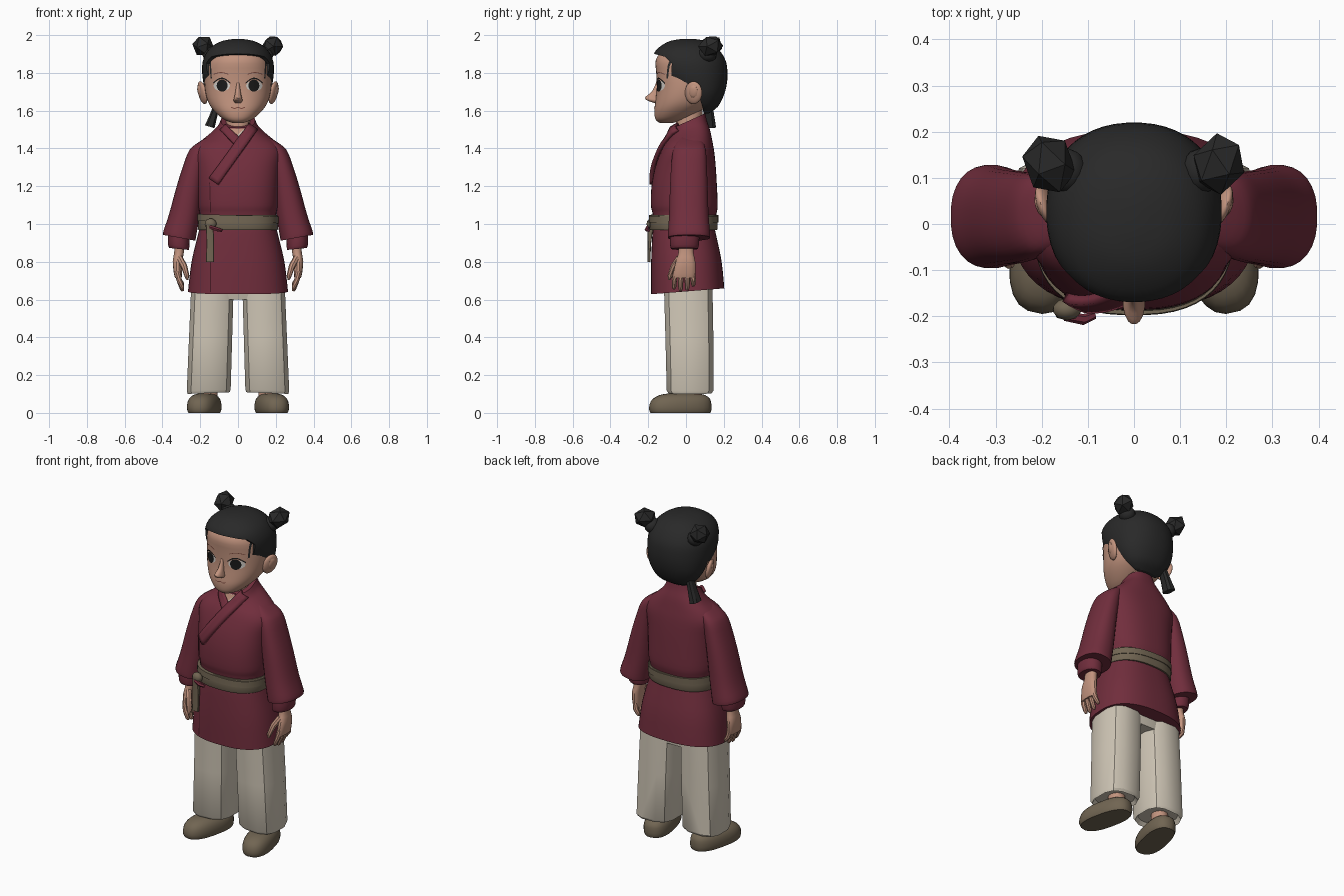
import bpy, bmesh, math
from mathutils import Vector, Matrix
from mathutils.bvhtree import BVHTree

if "Cube" in bpy.data.objects:
    bpy.data.objects.remove(bpy.data.objects["Cube"])


def material(name, *rgb):
    m = bpy.data.materials.new(name)
    m.diffuse_color = (*rgb, 1)
    m.use_nodes = True
    m.node_tree.nodes["Principled BSDF"].inputs["Base Color"].default_value = m.diffuse_color
    return m


RED = material("maroon cloth", .165, .027, .046)
SEAM = material("dark seam", .06, .010, .017)
CREAM = material("cream cloth", .63, .57, .47)
BELT = material("olive belt", .165, .13, .085)
SHOE = material("brown shoe", .165, .13, .085)
SKIN = material("skin", .54, .295, .21)
HAIR = material("black hair", .022, .022, .022)
BLACK = material("eye black", .01, .01, .01)
WHITE = material("eye white", .65, .62, .58)
LIP = material("lip brown", .2, .07, .05)


def finish(name, bm, mat):
    bmesh.ops.remove_doubles(bm, verts=bm.verts, dist=1e-5)
    bmesh.ops.recalc_face_normals(bm, faces=bm.faces)
    me = bpy.data.meshes.new(name)
    bm.to_mesh(me)
    bm.free()
    me.materials.append(mat)
    ob = bpy.data.objects.new(name, me)
    bpy.context.collection.objects.link(ob)
    return ob


def catmull(rows, k):
    """Smooth a list of rows with k steps between neighbours."""
    out = []
    for i in range(len(rows) - 1):
        a, b, c, d = (rows[max(0, min(len(rows) - 1, i + j))] for j in (-1, 0, 1, 2))
        for t in (j / k for j in range(k)):
            out.append([.5 * (2*q + (r - p)*t + (2*p - 5*q + 4*r - s)*t*t
                              + (3*q - p - 3*r + s)*t**3) for p, q, r, s in zip(a, b, c, d)])
    return out + [list(rows[-1])]


def loft(name, rows, mat, n=32, power=2.2, k=3, side=1):
    """Rows: z, front y, back y, half width, centre x, tilt along y, tilt along x."""
    rows = [tuple(r) + (0,) * (7 - len(r)) for r in rows]
    bm = bmesh.new()
    rings = []
    for z, yf, yb, rx, xc, ty, tx in catmull(rows, k):
        ring = []
        for i in range(n):
            a = 2 * math.pi * (i + .5) / n
            c, s = (math.copysign(abs(v) ** (2 / power), v) for v in (math.cos(a), math.sin(a)))
            x, y = rx * c, (yf + yb) / 2 + (yb - yf) / 2 * s
            ring.append(bm.verts.new((side * (xc + x), y, z + ty * y + tx * x)))
        rings.append(ring)
    for a, b in zip(rings, rings[1:]):
        for i in range(n):
            j = (i + 1) % n
            bm.faces.new((a[i], a[j], b[j], b[i]))
    bm.faces.new(rings[0])
    bm.faces.new(rings[-1])
    return finish(name, bm, mat)


def tube(name, pts, radii, mat, n=8):
    """Round limb through points, closed at both ends."""
    pts = [Vector(p) for p in pts]
    bm = bmesh.new()
    rings = []
    for i, (p, r) in enumerate(zip(pts, radii)):
        d = pts[min(i + 1, len(pts) - 1)] - pts[max(i - 1, 0)]
        q = d.to_track_quat('Z', 'Y')
        rings.append([bm.verts.new(p + q @ Vector((r * math.cos(2*math.pi*j/n), r * math.sin(2*math.pi*j/n), 0)))
                      for j in range(n)])
    for a, b in zip(rings, rings[1:]):
        for i in range(n):
            bm.faces.new((a[i], a[(i+1) % n], b[(i+1) % n], b[i]))
    bm.faces.new(rings[0])
    bm.faces.new(rings[-1])
    return finish(name, bm, mat)


def ball(name, loc, size, rot, mat, sub=3):
    bm = bmesh.new()
    bmesh.ops.create_icosphere(bm, subdivisions=sub, radius=1)
    rx, ry, rz = (Matrix.Rotation(a, 4, ax) for a, ax in zip(rot, 'XYZ'))
    bm.transform(Matrix.Translation(loc) @ rz @ ry @ rx @ Matrix.Diagonal((*size, 1)))
    return finish(name, bm, mat)


def tree_of(ob):
    return BVHTree.FromPolygons([v.co for v in ob.data.vertices], [tuple(p.vertices) for p in ob.data.polygons])


def plate(name, tree, fn, mat, off, nu=8, nv=4, thick=0):
    """Sheet laid on the front of a surface; fn maps u, v to x, z."""
    bm = bmesh.new()
    grid = []
    for i in range(nu + 1):
        col = []
        for j in range(nv + 1):
            x, z = fn(i / nu, j / nv)
            hit = tree.ray_cast(Vector((x, -1, z)), Vector((0, 1, 0)))[0]
            hit = hit or tree.find_nearest(Vector((x, -.1, z)))[0]
            col.append(bm.verts.new((x, hit.y - off, z)))
        grid.append(col)
    for i in range(nu):
        for j in range(nv):
            bm.faces.new((grid[i][j], grid[i+1][j], grid[i+1][j+1], grid[i][j+1]))
    ob = finish(name, bm, mat)
    if thick:
        mod = ob.modifiers.new("thickness", 'SOLIDIFY')
        mod.thickness, mod.offset = thick, 0
    return ob


def disc(cx, cz, rx, rz):
    return lambda u, v: (cx + rx * v * math.cos(2*math.pi*u), cz + rz * v * math.sin(2*math.pi*u))


def band(x0, z0, x1, z1, w):
    d = Vector((x1 - x0, z1 - z0)).normalized()
    return lambda u, v: (x0 + (x1-x0)*u - d.y*w*(v-.5), z0 + (z1-z0)*u + d.x*w*(v-.5))


# Head, neck and nose
head = loft("head", [(1.535, -.14, -.07, .03), (1.555, -.162, .0, .078), (1.6, -.168, .08, .128),
                     (1.65, -.162, .14, .160), (1.72, -.155, .18, .176), (1.8, -.158, .19, .176),
                     (1.87, -.160, .17, .162), (1.92, -.12, .13, .12), (1.94, -.06, .08, .06)], SKIN, 48)
loft("neck", [(1.4, -.06, .09, .075), (1.5, -.055, .085, .066), (1.64, -.05, .09, .066)], SKIN, 20)
loft("nose", [(1.75, -.158, -.13, .008), (1.70, -.182, -.13, .014), (1.672, -.216, -.13, .02),
              (1.655, -.208, -.13, .024), (1.64, -.165, -.13, .016)], SKIN, 16)

# Eyes, brows and mouth
face = tree_of(head)
for s, side in ((1, "left"), (-1, "right")):
    plate(side + "_eye_white", face, disc(s*.086, 1.732, .043, .028), WHITE, .003, 24)
    plate(side + "_iris", face, disc(s*.084, 1.733, .029, .032), BLACK, .006, 24)
    plate(side + "_lash", face, lambda u, v: (s*(.04 + .092*u), 1.742 + .026*math.sin(math.pi*u) + .007*v),
          BLACK, .006, 10, 1)
    plate(side + "_brow", face, lambda u, v: (s*(.05 + .08*u), 1.790 + .010*math.sin(math.pi*u) + .004*v),
          LIP, .003, 8, 1)
    plate(side + "_temple_strand", face, band(s*.148, 1.87, s*.142, 1.77, .007), HAIR, .004, 6, 1)
    # Ears and hair buns
    ball(side + "_ear", (s*.188, .04, 1.695), (.018, .048, .062), (-.15, s*.2, -s*.35), SKIN)
    ball(side + "_ear_hollow", (s*.202, .038, 1.7), (.009, .026, .036), (-.15, s*.2, -s*.35), SKIN, 2)
    ball(side + "_hair_bun", (s*.184, .13, 1.942), (.058, .07, .058), (.3, s*.5, -s*.2), HAIR, 1)
    ball(side + "_bun_base", (s*.145, .115, 1.90), (.045, .05, .045), (0, s*.6, 0), HAIR, 2)
plate("mouth", face, lambda u, v: (-.036 + .072*u, 1.612 + .006*math.cos(4*math.pi*u)*.5 + .005*v), LIP, .003, 12, 1)

# Hair cap, cut along the hairline by a side profile
hair = loft("hair_cap", [(1.585, .06, .12, .07), (1.62, .0, .168, .125), (1.68, -.06, .20, .165),
                         (1.74, -.11, .216, .182), (1.8, -.155, .220, .190), (1.86, -.172, .212, .187),
                         (1.91, -.166, .185, .166), (1.945, -.13, .15, .132), (1.97, -.08, .10, .08),
                         (1.98, -.02, .04, .02)], HAIR, 48)
line = [(-.4, 1.90), (-.165, 1.90), (-.11, 1.885), (-.075, 1.85), (-.08, 1.735), (-.02, 1.71),
        (.0, 1.74), (.05, 1.74), (.075, 1.66), (.09, 1.61), (.10, 1.5), (-.4, 1.5)]
bm = bmesh.new()
f = bm.faces.new([bm.verts.new((-.4, y, z)) for y, z in line])
ext = bmesh.ops.extrude_face_region(bm, geom=[f])["geom"]
bmesh.ops.translate(bm, verts=[v for v in ext if isinstance(v, bmesh.types.BMVert)], vec=(.8, 0, 0))
cutter = finish("hairline_cutter", bm, HAIR)
cutter.hide_render = True
cut = hair.modifiers.new("hairline", 'BOOLEAN')
cut.operation, cut.solver, cut.object = 'DIFFERENCE', 'EXACT', cutter
bpy.context.view_layer.objects.active = hair
bpy.ops.object.modifier_apply(modifier="hairline")
bpy.data.objects.remove(cutter)
loft("hair_tail", [(1.515, .085, .16, .027, -.150, 0, -.3), (1.58, .09, .15, .022, -.128),
                   (1.65, .09, .14, .018, -.105)], HAIR, 8, 3)

# Jacket body with flared skirt
jacket = loft("jacket", [(.643, -.185, .203, .265, 0, .08), (.8, -.185, .188, .246, 0, .04),
                         (.95, -.178, .158, .211), (1.0, -.172, .150, .200), (1.06, -.178, .163, .204),
                         (1.1, -.186, .168, .212), (1.2, -.183, .164, .216), (1.3, -.164, .158, .222),
                         (1.38, -.135, .150, .232), (1.43, -.112, .140, .205, 0, .05),
                         (1.47, -.092, .128, .150, 0, .2), (1.505, -.078, .112, .108, 0, .35),
                         (1.54, -.068, .102, .090, 0, .45)], RED, 48, 2.5)
cloth = tree_of(jacket)
plate("undershirt", cloth, lambda u, v: (-.012 + (u-.5)*.1*v, 1.445 + .06*v), CREAM, .004, 6, 4)
plate("neck_opening", cloth, lambda u, v: (-.008 + (u-.5)*.085*v, 1.465 + .04*v), SKIN, .007, 6, 4)
plate("under_lapel", cloth, band(-.078, 1.51, -.002, 1.435, .042), RED, .010, 8, 3, .016)
plate("front_lapel", cloth, band(.078, 1.512, -.128, 1.225, .056), RED, .013, 16, 3, .022)
plate("skirt_flap_seam", cloth, band(-.145, .95, -.145, .64, .005), SEAM, .003, 8, 1)
plate("chest_flap_seam", cloth, band(-.15, 1.22, -.145, 1.06, .005), SEAM, .003, 8, 1)

# Belt with knot and hanging end
loft("belt", [(.967, -.19, .164, .209), (.975, -.194, .168, .213), (1.04, -.191, .168, .211),
              (1.048, -.187, .164, .207)], BELT, 48, 2.5, 1)
loft("belt_upper_wrap", [(1.01, -.198, .172, .216, 0, 0, -.03), (1.046, -.196, .172, .215, 0, 0, -.03)],
     BELT, 48, 2.5, 1)
loft("belt_end", [(.80, -.205, -.188, .021, -.148), (.9, -.203, -.184, .021, -.147), (1.0, -.205, -.17, .019, -.150)],
     BELT, 12, 5)
ball("belt_knot", (-.145, -.185, 1.0), (.032, .024, .03), (0, .3, 0), BELT, 2)
tube("belt_tie", [(-.15, -.2, .985), (-.11, -.207, .972), (-.085, -.198, .965)], [.01, .012, .008], RED, 6)

loft("trouser_seat", [(.6, -.09, .12, .19), (.72, -.12, .13, .2)], CREAM, 16, 3, 1)
for s, side in ((1, "left"), (-1, "right")):
    # Wide sleeve, cuff and hand
    loft(side + "_sleeve", [(.927, -.095, .127, .086, .311, 0, .18), (.95, -.096, .128, .087, .308, 0, .16),
                            (1.05, -.09, .12, .082, .284), (1.2, -.085, .115, .070, .255),
                            (1.32, -.078, .11, .059, .228), (1.39, -.068, .105, .056, .208, 0, -.2),
                            (1.43, -.05, .09, .055, .185, 0, -.35), (1.46, -.02, .06, .03, .155, 0, -.4)],
         RED, 28, 2.3, 3, s)
    loft(side + "_cuff", [(.868, -.078, .062, .052, .312, 0, .1), (.885, -.084, .068, .057, .314, 0, .1),
                          (.94, -.084, .072, .058, .314, 0, .1)], RED, 24, 2.2, 2, s)
    loft(side + "_palm", [(.715, -.068, .046, .018, .316), (.74, -.068, .05, .022, .318),
                          (.80, -.055, .05, .026, .320), (.85, -.04, .04, .026, .312),
                          (.90, -.04, .04, .028, .310)], SKIN, 16, 2.4, 2, s)
    for i, (y, tip) in enumerate(((-.055, .655), (-.025, .645), (.006, .65), (.034, .67))):
        tube(f"{side}_finger_{i + 1}", [(s*.318, y, .75), (s*.312, y*1.12, .705), (s*.296, y*1.15, tip + .012),
                                        (s*.291, y*1.15, tip)], [.015, .0145, .012, .006], SKIN)
    tube(side + "_thumb", [(s*.31, -.035, .82), (s*.285, -.065, .775), (s*.270, -.085, .725), (s*.268, -.09, .705)],
         [.018, .017, .013, .006], SKIN)

    # Trouser leg, ankle and shoe turned outward
    loft(side + "_trouser_leg", [(.13, -.08, .12, .10, .155), (.105, -.095, .138, .114, .155, 0, -.04),
                                 (.12, -.105, .148, .119, .155, 0, -.04), (.4, -.112, .148, .117, .145),
                                 (.68, -.12, .143, .115, .135)], CREAM, 12, 2.9, 1, s)
    loft(side + "_ankle", [(.05, -.02, .09, .048, .155), (.16, -.01, .08, .045, .155)], SKIN, 16, 2, 1, s)
    shoe = loft(side + "_shoe", [(0, -.19, .13, .074), (.015, -.197, .135, .08), (.045, -.195, .135, .081),
                                 (.075, -.178, .128, .072), (.095, -.14, .10, .052), (.102, -.10, .06, .03)],
                SHOE, 24, 2.5, 2)
    shoe.data.transform(Matrix.Translation((s*.172, 0, 0)) @ Matrix.Rotation(s*.22, 4, 'Z'))

# Smooth shading with sharp creases; the buns stay faceted
for ob in bpy.context.scene.objects:
    ob.select_set("hair_bun" not in ob.name)
bpy.ops.object.shade_smooth_by_angle(angle=math.radians(32))
